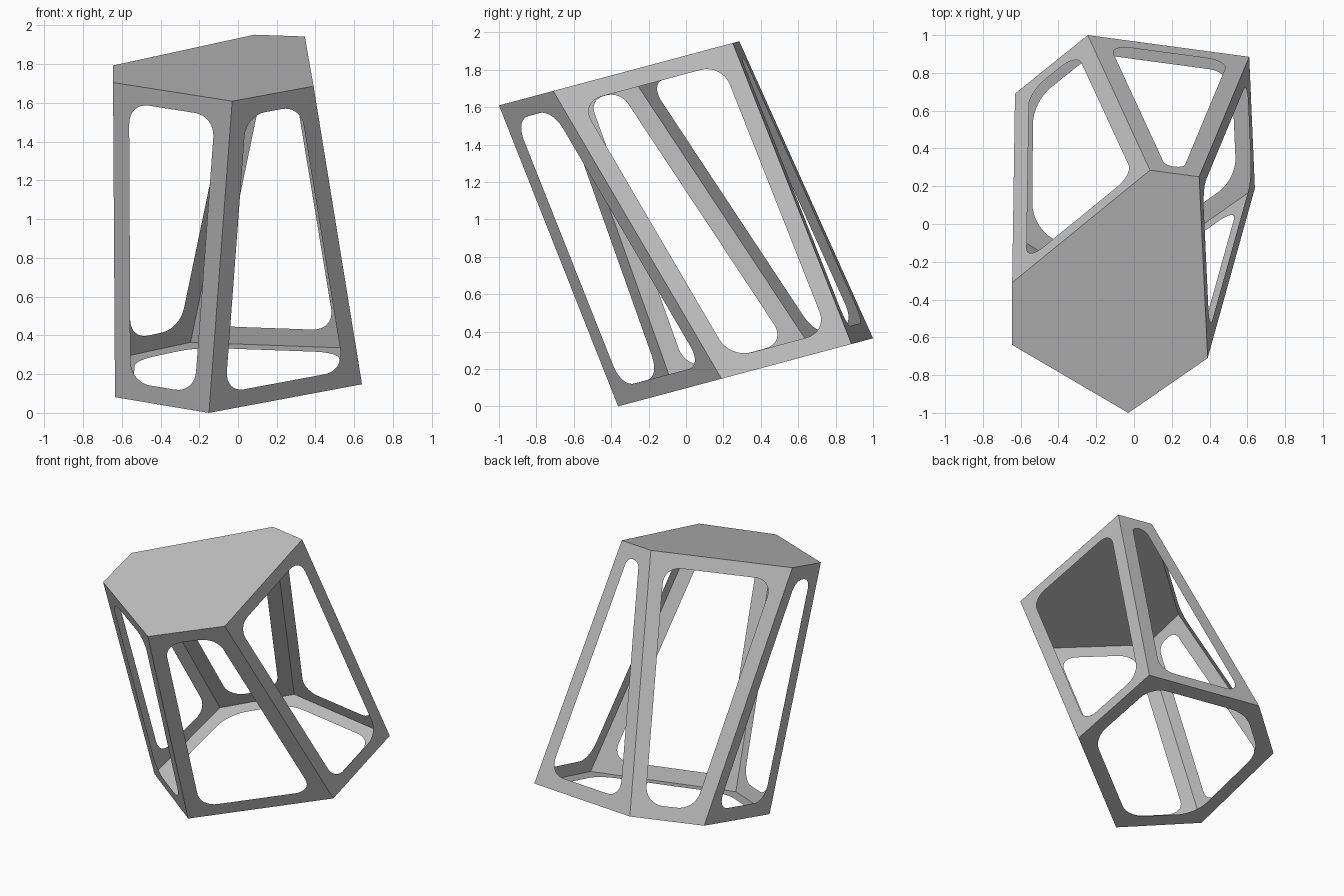
import bpy
import bmesh
from mathutils import Vector

cube = bpy.data.objects.get("Cube")
if cube:
    bpy.data.objects.remove(cube, do_unlink=True)

BORDER = 0.096      # width of the frame around each window
CORNER = 0.12       # length of the rounding along each window edge
STEPS = 8
SLOPE = 0.267       # tilt of the top and base planes

grey = bpy.data.materials.new("plain_grey")
grey.use_nodes = True
colour = (0.53, 0.53, 0.53, 1)
grey.diffuse_color = colour
grey.node_tree.nodes["Principled BSDF"].inputs["Base Color"].default_value = colour

# Six corners of the tilted top and base, counter-clockwise from the front
top = [Vector((x, y, 1.876 + SLOPE * y)) for x, y in (
    (-0.03, -1.0), (0.39, -0.71), (0.345, 0.25),
    (0.085, 0.285), (-0.645, -0.31), (-0.645, -0.64))]
base = [Vector((x, y, 0.097 + SLOPE * y)) for x, y in (
    (-0.15, -0.363), (0.64, 0.19), (0.61, 0.885),
    (-0.245, 1.0), (-0.63, 0.69), (-0.635, -0.06))]


def add_object(name, bm):
    mesh = bpy.data.meshes.new(name)
    bm.to_mesh(mesh)
    bm.free()
    mesh.materials.append(grey)
    obj = bpy.data.objects.new(name, mesh)
    bpy.context.collection.objects.link(obj)


def inset_corner(before, corner, after):
    """Move a corner inwards by the border width from both its edges."""
    u = (before - corner).normalized()
    v = (after - corner).normalized()
    return corner + (u + v) * BORDER / u.cross(v).length


def rounded_corner(before, corner, after):
    """Points of a smooth curve that replaces a window corner."""
    u, v = before - corner, after - corner
    length = min(CORNER, 0.45 * u.length, 0.45 * v.length)
    a = corner + u.normalized() * length
    b = corner + v.normalized() * length
    points = []
    for k in range(STEPS + 1):
        t = k / STEPS
        # handles placed for a near-circular rounding
        h1, h2 = a.lerp(corner, 0.58), b.lerp(corner, 0.58)
        points.append(a * (1 - t) ** 3 + h1 * (3 * t * (1 - t) ** 2)
                      + h2 * (3 * t * t * (1 - t)) + b * t ** 3)
    return points


def add_frame(name, outline):
    """Thin panel with a rounded window that follows its outline."""
    n = len(outline)
    window = [inset_corner(outline[i - 1], outline[i], outline[(i + 1) % n])
              for i in range(n)]
    bm = bmesh.new()
    outer = [bm.verts.new(p) for p in outline]
    arcs = [[bm.verts.new(p) for p in
             rounded_corner(window[i - 1], window[i], window[(i + 1) % n])]
            for i in range(n)]
    for i in range(n):
        j = (i + 1) % n
        bm.faces.new((outer[i], outer[j], arcs[j][0], arcs[i][-1]))
        for a, b in zip(arcs[i], arcs[i][1:]):
            bm.faces.new((outer[i], b, a))
    add_object(name, bm)


# Solid top panel
bm = bmesh.new()
bm.faces.new([bm.verts.new(p) for p in top])
add_object("top_panel", bm)

# Open base frame, facing down
add_frame("base_frame", base[::-1])

# Side frames around the body
names = ("front_left", "left", "back", "back_right", "right", "front_right")
for i, name in enumerate(names):
    j = (i + 1) % len(names)
    add_frame(name + "_frame", [base[i], base[j], top[j], top[i]])
